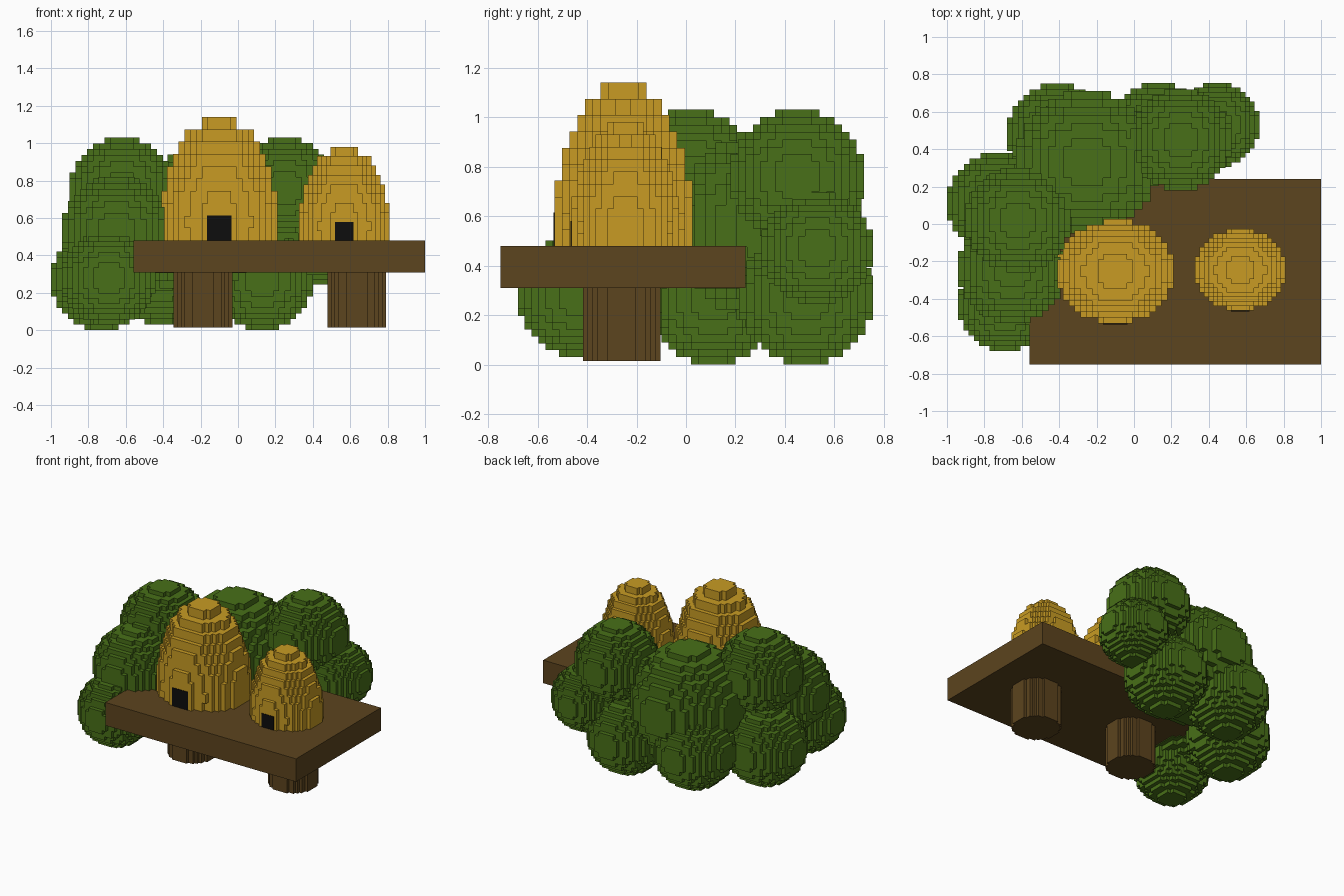
import bpy, bmesh
from mathutils import Vector

if "Cube" in bpy.data.objects:
    bpy.data.objects.remove(bpy.data.objects["Cube"])


def material(name, rgb):
    m = bpy.data.materials.new(name)
    m.diffuse_color = (*rgb, 1)
    m.use_nodes = True
    m.node_tree.nodes["Principled BSDF"].inputs["Base Color"].default_value = m.diffuse_color
    return m


GREEN = material("leaf", (0.065, 0.16, 0.009))
STRAW = material("straw", (0.58, 0.33, 0.017))
WOOD = material("wood", (0.107, 0.058, 0.013))
DARK = material("dark", (0.004, 0.004, 0.004))


def finish(bm, name, mat):
    me = bpy.data.meshes.new(name)
    bm.to_mesh(me)
    bm.free()
    me.materials.append(mat)
    ob = bpy.data.objects.new(name, me)
    bpy.context.collection.objects.link(ob)
    return ob


def box(name, lo, hi, mat):
    bm = bmesh.new()
    bmesh.ops.create_cube(bm, size=1)
    lo, hi = Vector(lo), Vector(hi)
    for v in bm.verts:
        v.co = (lo + hi) / 2 + Vector(a * b for a, b in zip(v.co, hi - lo))
    return finish(bm, name, mat)


# Stepped solid: fills a block grid where inside(cell centre) holds, skins it
def blocks(name, origin, cell, lo, hi, inside, mat):
    filled = {(i, j, k)
              for i in range(lo[0], hi[0])
              for j in range(lo[1], hi[1])
              for k in range(lo[2], hi[2])
              if inside((i + .5) * cell[0], (j + .5) * cell[1], (k + .5) * cell[2])}
    bm = bmesh.new()
    verts = {}

    def vert(g):
        if g not in verts:
            verts[g] = bm.verts.new([o + c * n for o, c, n in zip(origin, cell, g)])
        return verts[g]

    for c in filled:
        for axis in range(3):
            u, w = (axis + 1) % 3, (axis + 2) % 3
            for side in (0, 1):
                nb = list(c)
                nb[axis] += 2 * side - 1
                if tuple(nb) in filled:
                    continue
                ring = []
                for a, b in ((0, 0), (1, 0), (1, 1), (0, 1)):
                    g = list(c)
                    g[axis] += side
                    g[u] += a
                    g[w] += b
                    ring.append(vert(tuple(g)))
                bm.faces.new(ring if side else ring[::-1])
    return finish(bm, name, mat)


# Shelf
box("shelf", (-0.56, -0.75, 0.31), (1.0, 0.24, 0.48), WOOD)

# Posts
R = 0.157
for i, x in enumerate((-0.187, 0.635)):
    blocks(f"post_{i + 1}", (x, -0.26, 0.015), (R / 8, R / 8, 0.3),
           (-8, -8, 0), (8, 8, 1), lambda x, y, z: x * x + y * y < R * R, WOOD)


# Straw hives with dark doorways
def hive(n, x, y, s, sz, door):
    cell = (0.031 * s, 0.031 * s, 0.066 * sz)

    def inside(px, py, pz):
        return ((px / (.31 * s)) ** 2 + (py / (.28 * s)) ** 2
                + ((pz - .10 * sz) / (.56 * sz)) ** 2) < 1

    blocks(f"hive_{n}", (x, y, 0.48), cell, (-11, -11, 0), (11, 11, 10), inside, STRAW)
    front = y - 9 * cell[1]
    box(f"hive_door_{n}", (x - door / 2, front - 0.004, 0.48),
        (x + door / 2, front + 0.06, 0.48 + door * 1.03), DARK)


hive(1, -0.10, -0.253, 1.0, 1.0, 0.13)
hive(2, 0.568, -0.245, 0.78, 0.758, 0.097)

# Bush clumps: x, y, z, radius
CLUMPS = [
    (-0.62, 0.02, 0.75, 0.28), (-0.65, -0.24, 0.53, 0.29),
    (-0.69, -0.43, 0.28, 0.25), (-0.73, 0.11, 0.27, 0.27),
    (-0.41, 0.48, 0.30, 0.27), (-0.25, 0.33, 0.56, 0.38),
    (0.13, 0.485, 0.27, 0.27), (0.25, 0.45, 0.76, 0.27),
    (0.445, 0.53, 0.47, 0.225),
]
for i, (x, y, z, r) in enumerate(CLUMPS):
    blocks(f"bush_{i + 1}", (x, y, z), (r / 9,) * 3, (-9,) * 3, (9,) * 3,
           lambda a, b, c: a * a + b * b + c * c < r * r * 1.01, GREEN)
